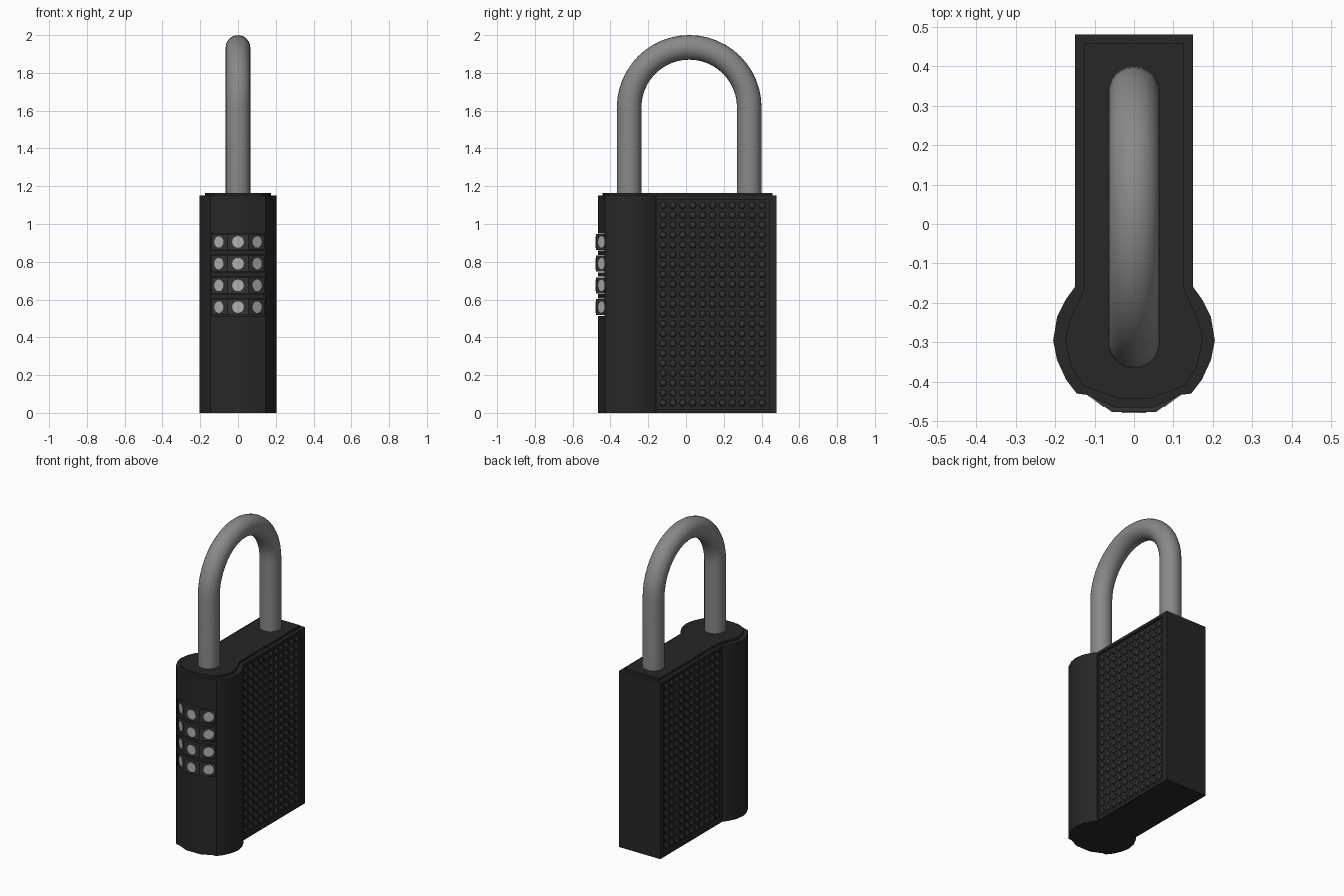
import bpy, bmesh, math
from mathutils import Matrix, Vector

if "Cube" in bpy.data.objects:
    bpy.data.objects.remove(bpy.data.objects["Cube"])


def material(name, v):
    m = bpy.data.materials.new(name)
    m.diffuse_color = (v, v, v, 1)
    m.use_nodes = True
    m.node_tree.nodes["Principled BSDF"].inputs["Base Color"].default_value = m.diffuse_color
    return m


BLACK, DARK = material("black", 0.02), material("dark", 0.035)
STEEL, PALE = material("steel", 0.25), material("pale", 0.45)


def finish(name, bm, mat, smooth=None):
    bmesh.ops.recalc_face_normals(bm, faces=bm.faces)
    me = bpy.data.meshes.new(name)
    bm.to_mesh(me)
    bm.free()
    ob = bpy.data.objects.new(name, me)
    bpy.context.collection.objects.link(ob)
    if mat:
        me.materials.append(mat)
    bpy.ops.object.select_all(action='DESELECT')
    bpy.context.view_layer.objects.active = ob
    ob.select_set(True)
    if smooth:
        bpy.ops.object.shade_smooth_by_angle(angle=math.radians(smooth))
    return ob


def prism(bm, pts, z0, z1):
    rings = [[bm.verts.new((x, y, z)) for x, y in pts] for z in (z0, z1)]
    bm.faces.new(rings[0])
    bm.faces.new(rings[1])
    n = len(pts)
    for i in range(n):
        j = (i + 1) % n
        bm.faces.new((rings[0][i], rings[0][j], rings[1][j], rings[1][i]))


def box(bm, lo, hi):
    prism(bm, [(lo[0], lo[1]), (hi[0], lo[1]), (hi[0], hi[1]), (lo[0], hi[1])], lo[2], hi[2])


def mirrored(half):
    return half + [(-x, y) for x, y in reversed(half)]


DIAL_Z = [0.56 + 0.115 * i for i in range(4)]

# Keyhole-shaped case
bm = bmesh.new()
prism(bm, mirrored([(0.15, 0.48), (0.15, -0.16), (0.172, -0.19), (0.195, -0.235),
                    (0.205, -0.295), (0.195, -0.345), (0.172, -0.395), (0.145, -0.43),
                    (0.12, -0.433), (0.05, -0.465)]), 0, 1.15)
case = finish("case", bm, BLACK)

# Cutter for the side panel recesses and dial slots
bm = bmesh.new()
for s in (-1, 1):
    a, b = sorted((s * 0.138, s * 0.3))
    box(bm, (a, -0.155, 0.02), (b, 0.442, 1.13))
for z in DIAL_Z:
    box(bm, (-0.137, -0.6, z - 0.046), (0.137, -0.39, z + 0.046))
cutter = finish("recess_cutter", bm, None)
cutter.hide_render = True
mod = case.modifiers.new("recesses", 'BOOLEAN')
mod.operation = 'DIFFERENCE'
mod.solver = 'EXACT'
mod.object = cutter
bpy.ops.object.select_all(action='DESELECT')
bpy.context.view_layer.objects.active = case
case.select_set(True)
bpy.ops.object.modifier_apply(modifier=mod.name)
bpy.data.objects.remove(cutter)
bpy.ops.object.shade_smooth_by_angle(angle=math.radians(32))

# Raised top plate
bm = bmesh.new()
prism(bm, mirrored([(0.127, 0.458), (0.127, -0.165), (0.155, -0.225), (0.175, -0.29),
                    (0.16, -0.36), (0.13, -0.41), (0.04, -0.442)]), 1.12, 1.165)
finish("top_plate", bm, BLACK, 32)

# Grip studs: low domes in an 11 x 21 grid on each side
for s, side in ((1, "right"), (-1, "left")):
    bm = bmesh.new()
    for i in range(11):
        for j in range(21):
            y, z = -0.122 + 0.0525 * i, 0.053 + 0.0523 * j
            rings = [[bm.verts.new((s * x, y + r * math.cos(k * math.pi / 4),
                                    z + r * math.sin(k * math.pi / 4))) for k in range(8)]
                     for x, r in ((0.136, 0.020), (0.144, 0.017), (0.149, 0.009))]
            for p, q in zip(rings, rings[1:]):
                for k in range(8):
                    bm.faces.new((p[k], p[k - 1], q[k - 1], q[k]))
            bm.faces.new(rings[-1])
            bm.faces.new(rings[0])
    finish("grip_studs_" + side, bm, DARK)

# Ten-sided dials with plain oval marks on the exposed facets
CY, R = -0.308, 0.178
APO = R * math.cos(math.pi / 10)
for n, z in enumerate(DIAL_Z, 1):
    bm = bmesh.new()
    angs = [math.radians(-72 + 36 * k) for k in range(10)]
    prism(bm, [(R * math.cos(a), CY + R * math.sin(a)) for a in angs], z - 0.042, z + 0.042)
    finish(f"dial_{n}", bm, DARK)
    bm = bmesh.new()
    for deg in (-36, 0, 36):
        m = (Matrix.Translation((0, CY, z)) @ Matrix.Rotation(math.radians(deg), 4, 'Z')
             @ Matrix.Translation((0, -APO, 0)) @ Matrix.Rotation(math.pi / 2, 4, 'X'))
        bmesh.ops.create_cone(bm, cap_ends=True, segments=16, radius1=0.031,
                              radius2=0.031, depth=0.005, matrix=m)
    finish(f"dial_marks_{n}", bm, PALE)

# Steel shackle: round section swept along a U path
SY, SPAN, ZC, TUBE, SEG = 0.017, 0.318, 1.617, 0.065, 24
path = [(SY + SPAN, 1.10, 0)]
for k in range(25):
    a = math.pi * k / 24
    path.append((SY + SPAN * math.cos(a), ZC + SPAN * math.sin(a), a))
path.append((SY - SPAN, 1.10, math.pi))
bm = bmesh.new()
rings = []
for y, z, a in path:
    out = Vector((0, math.cos(a), math.sin(a)))
    rings.append([bm.verts.new(Vector((0, y, z)) + TUBE * (
        Vector((1, 0, 0)) * math.cos(t) + out * math.sin(t)))
        for t in (2 * math.pi * k / SEG for k in range(SEG))])
for p, q in zip(rings, rings[1:]):
    for k in range(SEG):
        bm.faces.new((p[k - 1], p[k], q[k], q[k - 1]))
bm.faces.new(rings[0])
bm.faces.new(rings[-1])
finish("shackle", bm, STEEL, 40)
